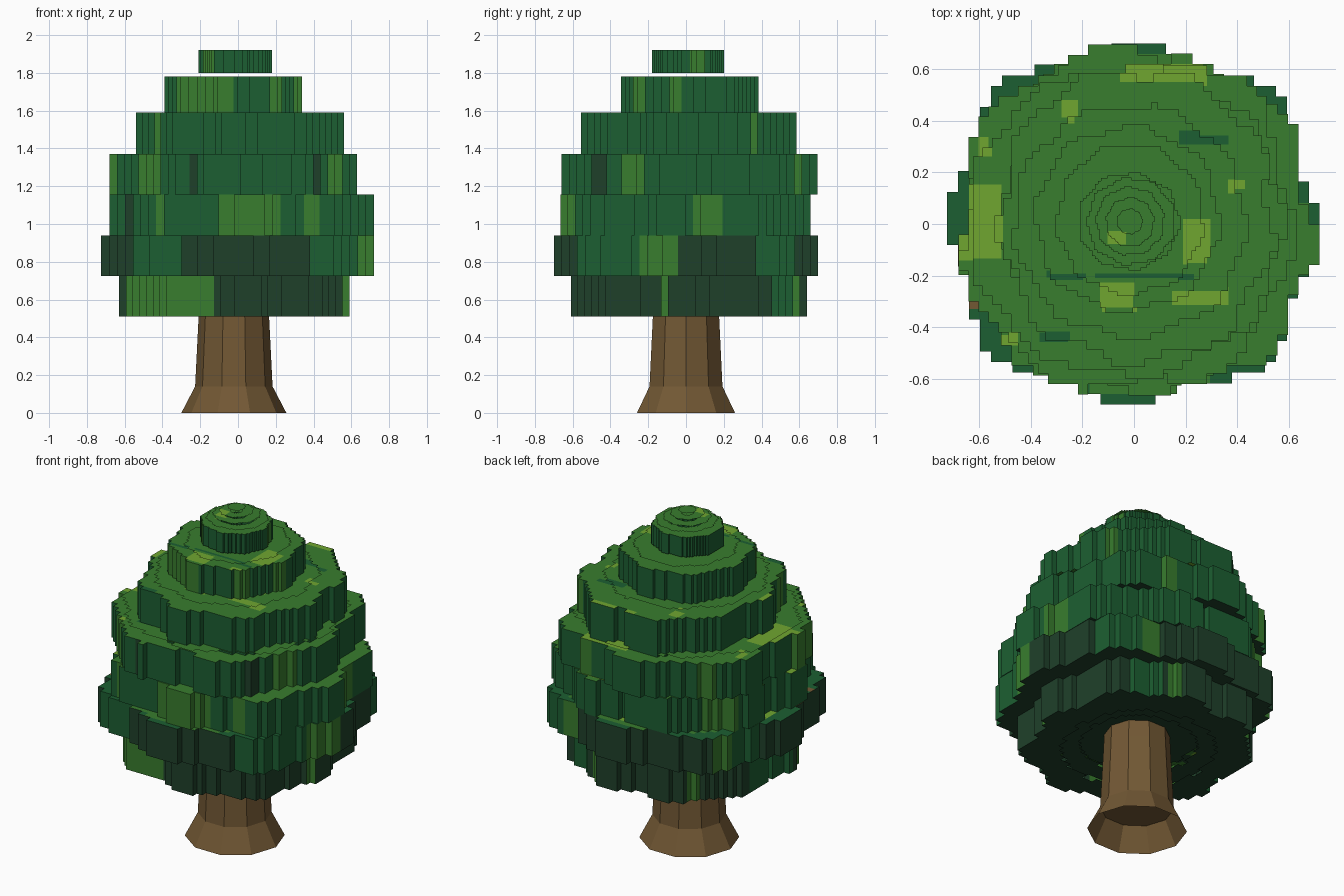
import bpy, bmesh, math

if "Cube" in bpy.data.objects:
    bpy.data.objects.remove(bpy.data.objects["Cube"])

def material(name, r, g, b):
    lin = [((c / 255 + 0.055) / 1.055) ** 2.4 for c in (r, g, b)]
    m = bpy.data.materials.new(name)
    m.diffuse_color = (*lin, 1)
    m.use_nodes = True
    m.node_tree.nodes["Principled BSDF"].inputs["Base Color"].default_value = m.diffuse_color
    return m

LEAVES = [material("deep_shade_green", 31, 64, 42), material("forest_green", 28, 95, 50),
          material("mid_green", 56, 125, 46), material("lime_green", 112, 166, 48),
          material("bark_brown", 114, 88, 52)]
D, G, M, L, B = range(5)
N = 34  # pixels across each leaf slice

# Painted patches on the upward faces: x0, x1, y0, y1
LIME = [(-.68, -.52, -.15, .17), (-.04, .28, .54, .62), (.19, .29, -.16, .02),
        (.15, .36, -.32, -.25), (-.13, 0, -.33, -.22), (-.29, -.22, .40, .49),
        (-.60, -.56, .26, .33), (-.10, -.03, -.08, -.03), (.37, .43, .13, .18),
        (-.50, -.45, -.46, -.42)]
DARK = [(.17, .36, .30, .36), (-.36, -.24, -.46, -.42), (-.15, .24, -.215, -.19),
        (-.33, -.19, -.215, -.19)]

def finish(bm, name, mats):
    me = bpy.data.meshes.new(name)
    bm.to_mesh(me)
    bm.free()
    for m in mats:
        me.materials.append(m)
    ob = bpy.data.objects.new(name, me)
    bpy.context.collection.objects.link(ob)
    return ob

def lobed_mask(lobes, phase, amp, diag):
    """Pixel cells inside a lobed disc of radius 1, a little fuller on the diagonals."""
    cells = {}
    for i in range(N):
        for j in range(N):
            x, y = (i + .5) / N * 2 - 1, (j + .5) / N * 2 - 1
            a, r = math.atan2(y, x), math.hypot(x, y)
            edge = 1 - amp + amp * math.cos(lobes * a + phase) + diag * (1 - math.cos(4 * a)) / 2
            if r < edge:
                cells[i, j] = r
    return cells

def lid_colour(c, z):
    def inside(boxes):
        return any(x0 < c.x < x1 and y0 < c.y < y1 for x0, x1, y0, y1 in boxes)
    r = math.hypot(c.x, c.y)
    if abs(z - .94) < .001 and r > .66:     # low shelf tips, two of them bark
        tip = c.x < -.55 and (abs(c.y + .13) < .035 or abs(c.y + .31) < .025)
        return B if tip else G
    return L if inside(LIME) else G if inside(DARK) else M

def wall_colour(a, base, patches):
    a = math.degrees(a)
    for lo, hi, m in patches:
        if lo <= a < hi:
            return m
    return base

def slice_mesh(name, box, z0, z1, lobes, phase, amp, diag, base=G, patches=(),
               top_hole=0.0, bottom_hole=0.0):
    """Hollow pixel slab (or zero-thickness sheet when z0 == z1) stretched to box.
    A hole of 9 leaves that lid out."""
    cells = lobed_mask(lobes, phase, amp, diag)
    i0, i1 = min(c[0] for c in cells), max(c[0] for c in cells) + 1
    j0, j1 = min(c[1] for c in cells), max(c[1] for c in cells) + 1
    xa, xb, ya, yb = box
    cx, cy = (xa + xb) / 2, (ya + yb) / 2
    bm = bmesh.new()
    cache = {}

    def v(p, z):
        if (p, z) not in cache:
            cache[p, z] = bm.verts.new((xa + (xb - xa) * (p[0] - i0) / (i1 - i0),
                                        ya + (yb - ya) * (p[1] - j0) / (j1 - j0), z))
        return cache[p, z]

    for (i, j), r in cells.items():
        q = [(i, j), (i + 1, j), (i + 1, j + 1), (i, j + 1)]
        if r >= top_hole:
            f = bm.faces.new([v(p, z1) for p in q])
            f.material_index = lid_colour(f.calc_center_median(), z1)
        if r >= bottom_hole:
            f = bm.faces.new([v(p, z0) for p in reversed(q)])
            f.material_index = D
        if z1 - z0 < 1e-4:
            continue
        for k, (di, dj) in enumerate(((0, -1), (1, 0), (0, 1), (-1, 0))):
            if (i + di, j + dj) not in cells:
                a, b = q[k], q[(k + 1) % 4]
                f = bm.faces.new([v(a, z0), v(b, z0), v(b, z1), v(a, z1)])
                c = f.calc_center_median()
                f.material_index = wall_colour(math.atan2(c.y - cy, c.x - cx), base, patches)
    return finish(bm, name, LEAVES)

# Leaf tiers: extents, heights, lobes, phase, lid hole, wall colour, patches by angle
TIERS = [
    ((-.63, .59, -.61, .64), .51, .725, 9, .4, .6, D,
     [(-159, -100, M), (-13, -9, M), (46, 62, G), (64, 72, M), (125, 131, M),
      (160, 181, G), (-181, -165, G)]),
    ((-.725, .72, -.70, .70), .725, .94, 8, .3, .6, D,
     [(-135, -116, G), (-56, -21, G), (-21, -4, M), (33, 54, G), (54, 62, M),
      (135, 145, M), (145, 162, G)]),
    ((-.68, .72, -.665, .66), .94, 1.155, 9, 1.2, .6, G,
     [(-158, -150, D), (-129, -125, M), (-102, -71, M), (-60, -54, M), (4, 19, M),
      (135, 150, M)]),
    ((-.68, .63, -.66, .695), 1.155, 1.37, 7, .8, .6, G,
     [(-170, -152, M), (-142, -124, M), (-109, -106, D), (-51, -44, D), (-37, -24, M),
      (60, 68, M), (130, 138, M)]),
    ((-.54, .56, -.555, .585), 1.37, 1.59, 9, 2.0, .5, G, [(-150, -140, M), (34, 40, M)]),
    ((-.39, .34, -.345, .385), 1.59, 1.78, 8, .9, .4, G,
     [(-145, -90, M), (-58, -42, M), (-18, -6, M)]),
    ((-.21, .18, -.18, .20), 1.80, 1.92, 9, .2, .5, G, [(-150, -125, M), (4, 28, M)]),
]
for n, (box, z0, z1, lobes, ph, hole, base, patches) in enumerate(TIERS):
    amp, diag = (.045, .055) if n < 4 else (.045, .02) if n == 4 else (.03, .01)
    slice_mesh(f"leaf_tier_{n + 1}", box, z0, z1, lobes, ph, amp, diag, base, patches,
               top_hole=hole, bottom_hole=.68 if n == 0 else .6)

# Thin leaf sheets that step between the tiers and round off the crown
for n, (r, z, hole) in enumerate([(.61, 1.385, .75), (.46, 1.605, .65), (.29, 1.79, .5),
                                  (.17, 1.94, .6), (.135, 1.96, .5), (.095, 1.98, .35),
                                  (.05, 2.0, 0)]):
    slice_mesh(f"leaf_sheet_{n + 1}", (-r - .015, r - .015, -r + .01, r + .01), z, z,
               9, n, .03, .01, top_hole=hole, bottom_hole=9)

# Hollow underside rising to the trunk
for n, (r, z, hole) in enumerate([(.46, .55, .68), (.36, .60, .4)]):
    slice_mesh(f"under_sheet_{n + 1}", (-r - .02, r - .02, -r, r), z, z, 9, n, .03, .01,
               top_hole=9, bottom_hole=hole)

# Trunk: capped ten-sided column and an open flared foot
def ring_stack(name, rings, cap):
    bm = bmesh.new()
    rows = []
    for z, cx, rx, ry in rings:
        rows.append([bm.verts.new((cx + rx * math.cos(t), ry * math.sin(t), z))
                     for t in (math.tau * k / 10 for k in range(10))])
    for lo, hi in zip(rows, rows[1:]):
        for k in range(10):
            bm.faces.new((lo[k], lo[(k + 1) % 10], hi[(k + 1) % 10], hi[k]))
    if cap:
        bm.faces.new(rows[0][::-1])
        bm.faces.new(rows[-1])
    finish(bm, name, [LEAVES[B]])

ring_stack("trunk", [(.14, -.022, .205, .203), (.50, -.022, .187, .185),
                     (.70, -.022, .18, .175)], True)
ring_stack("trunk_foot", [(0, -.022, .278, .273), (.14, -.022, .205, .203)], False)
